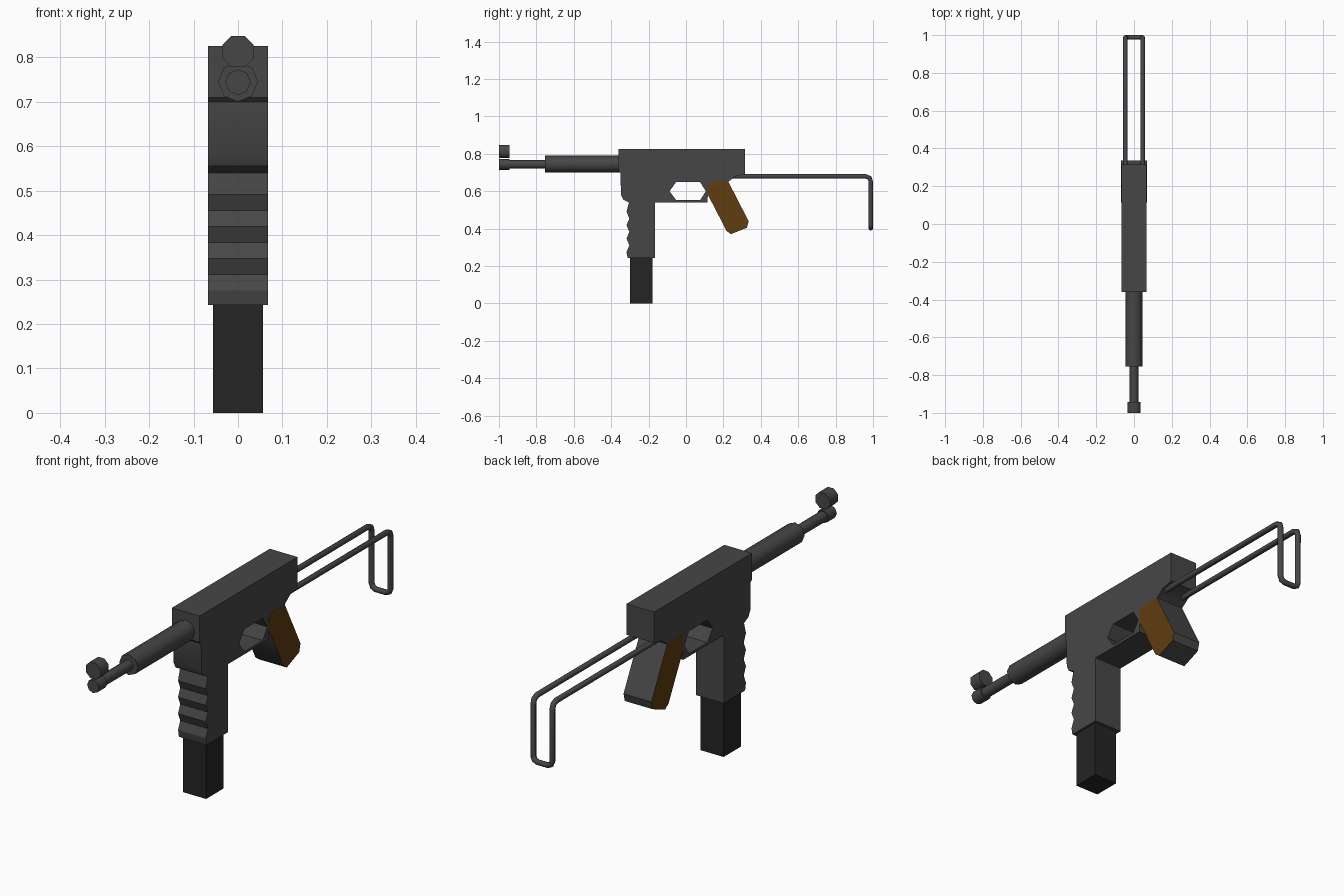
import bpy, math
from mathutils import Matrix

if "Cube" in bpy.data.objects:
    bpy.data.objects.remove(bpy.data.objects["Cube"])


def material(name, rgb):
    m = bpy.data.materials.new(name)
    m.diffuse_color = (*rgb, 1)
    m.use_nodes = True
    m.node_tree.nodes["Principled BSDF"].inputs["Base Color"].default_value = m.diffuse_color
    return m


GREY = material("gunmetal grey", (0.062, 0.062, 0.062))
DARK = material("dark steel", (0.018, 0.018, 0.019))
WOOD = material("brown grip", (0.115, 0.045, 0.005))
# local x -> world y, local y -> world z, local z -> world x
SIDE = Matrix(((0, 0, 1, 0), (1, 0, 0, 0), (0, 1, 0, 0), (0, 0, 0, 1)))


def finish(ob, name, mat, angle):
    ob.name = name
    if not ob.data.materials:
        ob.data.materials.append(mat)
    bpy.ops.object.select_all(action='DESELECT')
    ob.select_set(True)
    bpy.context.view_layer.objects.active = ob
    if ob.type == 'CURVE':
        bpy.ops.object.convert(target='MESH')
        ob = bpy.context.object
    bpy.ops.object.shade_smooth_by_angle(angle=math.radians(angle))
    return ob


def curve(name, dims, loops, cyclic):
    cu = bpy.data.curves.new(name, 'CURVE')
    cu.dimensions = dims
    for pts in loops:
        s = cu.splines.new('POLY')
        s.points.add(len(pts) - 1)
        for p, c in zip(s.points, pts):
            p.co = (*c, 0, 1) if len(c) == 2 else (*c, 1)
        s.use_cyclic_u = cyclic
    ob = bpy.data.objects.new(name, cu)
    bpy.context.collection.objects.link(ob)
    return ob


def prism(name, loops, half, mat):
    """Side profile (y, z) with optional hole loops, extruded across x."""
    ob = curve(name, '2D', loops, True)
    ob.data.fill_mode = 'BOTH'
    ob.data.extrude = half
    ob.matrix_world = SIDE
    return finish(ob, name, mat, 30)


def rod(name, y0, y1, z, r, turn=0):
    bpy.ops.mesh.primitive_cylinder_add(
        vertices=8, radius=r, depth=y1 - y0, location=(0, (y0 + y1) / 2, z),
        rotation=(math.pi / 2, turn, 0))
    return finish(bpy.context.object, name, GREY, 50)


# receiver with wavy magazine well and open trigger guard
waves = [(-0.315 + (0.012 if i % 2 else -0.003), 0.275 + i * 0.036) for i in range(7)]
outline = [(-0.36, 0.825), (0.315, 0.825), (0.315, 0.69), (0.265, 0.68),
           (0.225, 0.65), (0.12, 0.65), (0.115, 0.54), (-0.165, 0.54),
           (-0.165, 0.243), (-0.312, 0.243)] + waves + [
           (-0.305, 0.54), (-0.335, 0.555), (-0.348, 0.58), (-0.35, 0.70), (-0.36, 0.71)]
guard_hole = [(-0.088, 0.60), (-0.052, 0.65), (0.075, 0.65),
              (0.106, 0.60), (0.075, 0.552), (-0.052, 0.552)]
prism("receiver", [outline, guard_hole], 0.067, GREY)

# magazine
prism("magazine", [[(-0.30, 0), (-0.18, 0), (-0.18, 0.26), (-0.30, 0.26)]], 0.056, DARK)

# rear grip: grey body with brown sides
grip = prism("rear_grip", [[(0.117, 0.652), (0.226, 0.652), (0.335, 0.44), (0.326, 0.405),
                            (0.24, 0.371), (0.217, 0.388), (0.115, 0.585)]], 0.0675, GREY)
grip.data.materials.append(WOOD)
for f in grip.data.polygons:
    f.material_index = 1 if abs(f.normal.z) > 0.8 else 0

# barrel parts and front sight
rod("barrel_jacket", -0.755, -0.34, 0.745, 0.045)
rod("barrel", -0.96, -0.74, 0.744, 0.023)
rod("muzzle", -1.0, -0.943, 0.744, 0.029)
rod("front_sight", -1.0, -0.943, 0.813, 0.038, math.pi / 8)

# folding wire stock, one bent tube mirrored about x = 0
half = [(-0.046, 0.20, 0.68), (-0.046, 0.962, 0.68), (-0.046, 0.982, 0.671),
        (-0.046, 0.988, 0.65), (-0.046, 0.988, 0.425), (-0.040, 0.988, 0.409),
        (-0.025, 0.988, 0.402)]
stock = curve("wire_stock", '3D', [half + [(-x, y, z) for x, y, z in reversed(half)]], False)
stock.data.bevel_depth = 0.012
stock.data.bevel_resolution = 2
stock.data.use_fill_caps = True
finish(stock, "wire_stock", GREY, 60)
